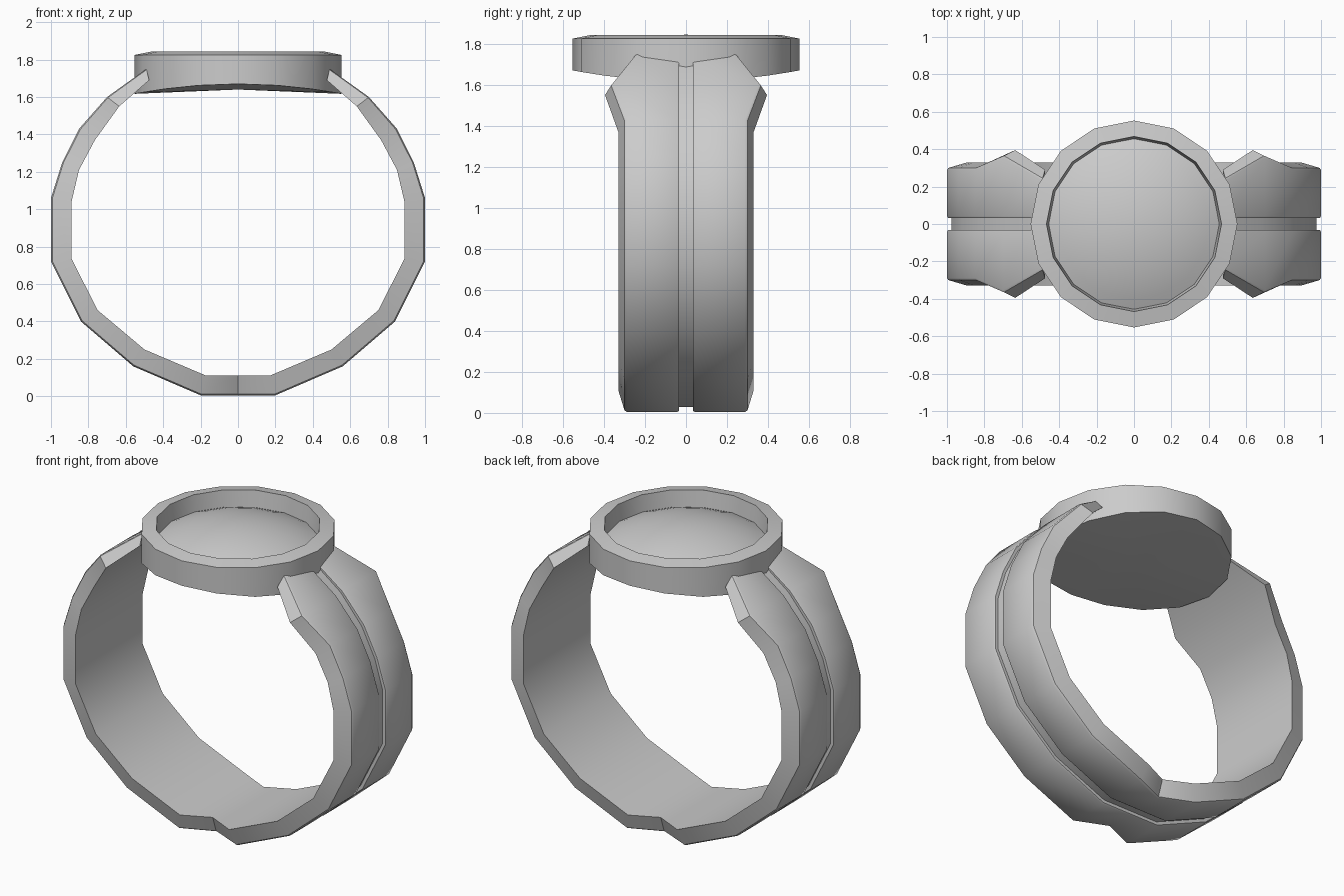
import bpy, bmesh, math

cube = bpy.data.objects.get("Cube")
if cube:
    bpy.data.objects.remove(cube, do_unlink=True)

metal = bpy.data.materials.new("grey_metal")
metal.use_nodes = True
colour = (0.6, 0.6, 0.6, 1)
metal.diffuse_color = colour
metal.node_tree.nodes["Principled BSDF"].inputs["Base Color"].default_value = colour


def finish(bm, name, angle):
    bmesh.ops.recalc_face_normals(bm, faces=bm.faces[:])
    mesh = bpy.data.meshes.new(name)
    bm.to_mesh(mesh)
    bm.free()
    mesh.materials.append(metal)
    ob = bpy.data.objects.new(name, mesh)
    bpy.context.collection.objects.link(ob)
    bpy.ops.object.select_all(action='DESELECT')
    ob.select_set(True)
    bpy.context.view_layer.objects.active = ob
    bpy.ops.object.shade_smooth_by_angle(angle=math.radians(angle))
    return ob


def bridge(bm, a, b):
    n = len(a)
    for i in range(n):
        bm.faces.new((a[i], a[(i + 1) % n], b[(i + 1) % n], b[i]))


# Open band: outer x, z, half width, then inner x, z, half width
stations = [
    (0.00, 0.005, 0.215, 0.00, 0.11, 0.25),
    (0.20, 0.005, 0.30, 0.17, 0.11, 0.33),
    (0.56, 0.16, 0.30, 0.50, 0.25, 0.33),
    (0.84, 0.40, 0.30, 0.75, 0.46, 0.33),
    (1.00, 0.72, 0.30, 0.89, 0.735, 0.33),
    (1.00, 1.06, 0.30, 0.89, 1.04, 0.33),
    (0.94, 1.25, 0.30, 0.85, 1.21, 0.33),
    (0.85, 1.43, 0.30, 0.765, 1.37, 0.33),
    (0.70, 1.60, 0.365, 0.635, 1.55, 0.395),
    (0.49, 1.75, 0.245, 0.475, 1.69, 0.29),
]


def section(bm, st, side):
    xo, zo, wo, xi, zi, wi = st
    # Half cross-section: flared side, softened lip, centre groove
    half = [(wi, 0), (wo, 0.93), (wo - 0.012, 1), (0.042, 1), (0.033, 0.95), (0.033, 0.77)]
    loop = half + [(-y, t) for y, t in reversed(half)]
    return [bm.verts.new((side * (xi + (xo - xi) * t), y, zi + (zo - zi) * t)) for y, t in loop]


bm = bmesh.new()
path = [(s, -1) for s in reversed(stations[1:])] + [(s, 1) for s in stations]
loops = [section(bm, s, side) for s, side in path]
for a, b in zip(loops, loops[1:]):
    bridge(bm, a, b)
bm.faces.new(loops[0])
bm.faces.new(loops[-1])
finish(bm, "band", 35)

SIDES = 16


def ring(bm, r, height):
    verts = []
    for i in range(SIDES):
        a = math.tau * i / SIDES
        x, y = r * math.cos(a), r * math.sin(a)
        verts.append(bm.verts.new((x, y, height(y))))
    return verts


def fan(bm, loop, z):
    centre = bm.verts.new((0, 0, z))
    for i in range(SIDES):
        bm.faces.new((loop[i], loop[(i + 1) % SIDES], centre))


# Bezel: saddle-shaped base, straight wall, sloped rim and recess
R = 0.553
bm = bmesh.new()
rings = [ring(bm, R, lambda y: 1.617 + 0.053 * (y / R) ** 2)]
for r, z in [(R, 1.825), (0.468, 1.842), (0.456, 1.74)]:
    rings.append(ring(bm, r, lambda y, z=z: z))
for a, b in zip(rings, rings[1:]):
    bridge(bm, a, b)
fan(bm, rings[0], 1.64)
fan(bm, rings[-1], 1.74)
finish(bm, "bezel", 30)

# Domed stone set in the recess
bm = bmesh.new()
edge, rise, steps = 0.456, 0.104, 8
radius = (edge ** 2 + rise ** 2) / (2 * rise)
span = math.asin(edge / radius)
rings = []
for k in range(steps):
    a = span * (1 - k / steps)
    z = 1.74 + rise - radius * (1 - math.cos(a))
    rings.append(ring(bm, radius * math.sin(a), lambda y, z=z: z))
for a, b in zip(rings, rings[1:]):
    bridge(bm, a, b)
fan(bm, rings[-1], 1.74 + rise)
bm.normal_update()
stone = finish(bm, "domed_stone", 30)
# The open cap must face upward
if stone.data.polygons[0].normal.z < 0:
    stone.data.flip_normals()
